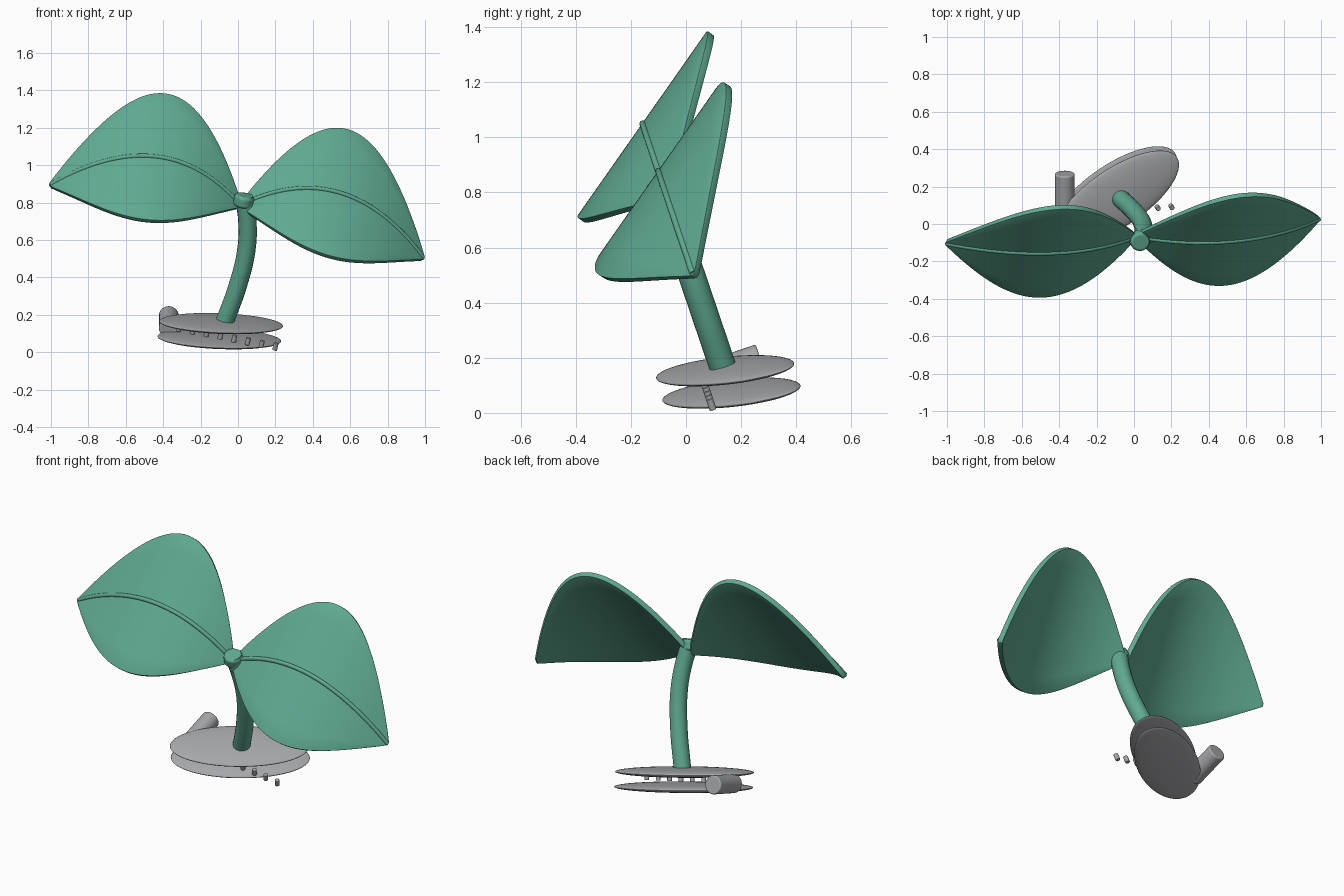
import bpy, bmesh, math
from mathutils import Vector, Matrix

if "Cube" in bpy.data.objects:
    bpy.data.objects.remove(bpy.data.objects["Cube"])


def material(name, rgb):
    m = bpy.data.materials.new(name)
    m.diffuse_color = (*rgb, 1)
    m.use_nodes = True
    m.node_tree.nodes["Principled BSDF"].inputs["Base Color"].default_value = m.diffuse_color
    return m


GREEN = material("leaf green", (0.115, 0.40, 0.285))
GREY = material("plain grey", (0.38, 0.385, 0.40))

# Tilted frame shared by all parts: sideways, backward, upward
BACK = Vector((0, 0.947, 0.32)).normalized()
SIDE = Vector((0.979, 0.064, -0.192)).normalized()
UP = SIDE.cross(BACK).normalized()
MID = Vector((-0.005, -0.045, 0.705))


def world(x, n, u):
    return MID + SIDE * x + BACK * n + UP * u


def finish(ob, name, mat, angle=40):
    ob.name = name
    ob.data.materials.clear()
    ob.data.materials.append(mat)
    bpy.ops.object.select_all(action='DESELECT')
    ob.select_set(True)
    bpy.context.view_layer.objects.active = ob
    if ob.type == 'MESH':
        bpy.ops.object.shade_smooth_by_angle(angle=math.radians(angle))
    return ob


def tube(name, pts, radius, mat):
    cu = bpy.data.curves.new(name, 'CURVE')
    cu.dimensions = '3D'
    cu.bevel_depth = radius
    cu.bevel_resolution = 6
    cu.use_fill_caps = True
    cu.resolution_u = 10
    sp = cu.splines.new('BEZIER')
    sp.bezier_points.add(len(pts) - 1)
    for b, p in zip(sp.bezier_points, pts):
        b.co = p
        b.handle_left_type = b.handle_right_type = 'AUTO'
    ob = bpy.data.objects.new(name, cu)
    bpy.context.collection.objects.link(ob)
    bpy.ops.object.select_all(action='DESELECT')
    ob.select_set(True)
    bpy.context.view_layer.objects.active = ob
    bpy.ops.object.convert(target='MESH')
    return finish(bpy.context.object, name, mat)


def cylinder(name, a, b, radius, mat, bevel=0.0, sides=32):
    a, b = Vector(a), Vector(b)
    bpy.ops.mesh.primitive_cylinder_add(vertices=sides, radius=radius, depth=(b - a).length)
    ob = bpy.context.object
    q = (b - a).to_track_quat('Z', 'Y').to_matrix().to_4x4()
    ob.matrix_world = Matrix.Translation((a + b) / 2) @ q
    if bevel:
        m = ob.modifiers.new("rounding", 'BEVEL')
        m.width, m.segments = bevel, 4
    return finish(ob, name, mat)


def rib_point(t):
    # arched midrib: quadratic curve in the side/up plane
    return (2 * t * (1 - t) * 0.49 + t * t * 1.017,
            (1 - t) ** 2 * 0.09 + 2 * t * (1 - t) * 0.49)


# Leaves: straight cross-lines swept along the midrib
CROSS = (0.8, 0.6)      # backward, upward
FRONT = (-0.6, 0.8)


def leaf(name, s):
    bm = bmesh.new()
    rows, cols = 44, 8
    grid = []
    for i in range(rows + 1):
        t = i / rows
        x, u = rib_point(t)
        w = 0.008 + 0.407 * max(0, math.sin(math.pi * t)) ** 0.95
        row = []
        for j in range(cols + 1):
            k = w * (2 * j / cols - 1)
            row.append(bm.verts.new(world(s * x, CROSS[0] * k - 0.018 * FRONT[0],
                                          u + CROSS[1] * k - 0.018 * FRONT[1])))
        grid.append(row)
    for i in range(rows):
        for j in range(cols):
            f = [grid[i][j], grid[i + 1][j], grid[i + 1][j + 1], grid[i][j + 1]]
            bm.faces.new(f if s > 0 else f[::-1])
    me = bpy.data.meshes.new(name)
    bm.to_mesh(me)
    bm.free()
    ob = bpy.data.objects.new(name, me)
    bpy.context.collection.objects.link(ob)
    m = ob.modifiers.new("thickness", 'SOLIDIFY')
    m.thickness, m.offset = 0.028, 0
    m = ob.modifiers.new("rounding", 'BEVEL')
    m.width, m.segments, m.limit_method = 0.009, 2, 'ANGLE'
    m.angle_limit = math.radians(50)
    finish(ob, name, GREEN)
    pts = []
    for i in range(13):
        x, u = rib_point(i / 12)
        pts.append(world(s * x, -0.006 * FRONT[0], u - 0.006 * FRONT[1]))
    tube(name + "_midrib", pts, 0.012, GREEN)


leaf("right_leaf", 1)
leaf("left_leaf", -1)

# Stem with a rounded cap
tube("stem", [(x, 0.19 - 0.339 * z, z) for x, z in
              ((-0.07, 0.165), (0.0, 0.36), (0.045, 0.55), (0.05, 0.70), (0.032, 0.83))],
     0.049, GREEN)
cap = Vector((0.03, -0.088, 0.81))
cylinder("stem_cap", cap - UP * 0.03, cap + UP * 0.032, 0.053, GREEN, 0.015)

# Two lens-shaped base discs, long axis level
for name, c in (("upper_disc", (-0.09, 0.142, 0.153)), ("lower_disc", (-0.10, 0.165, 0.072))):
    bpy.ops.mesh.primitive_uv_sphere_add(segments=64, ring_count=24, radius=1)
    d = bpy.context.object
    d.matrix_world = (Matrix.Translation(c) @ Matrix.Rotation(math.radians(34), 4, 'Z')
                      @ Matrix.Rotation(math.radians(18.3), 4, 'X')
                      @ Matrix.Diagonal((0.385, 0.163, 0.026, 1)))
    finish(d, name, GREY)

# Round knob pointing backward
end = Vector((-0.37, 0.27, 0.198))
cylinder("knob", end - BACK * 0.22, end, 0.053, GREY, 0.008)

# Row of small pegs between the discs
last = Vector((0.2, 0.092, 0.03))
for i in range(8):
    p = last - SIDE * 0.075 * i
    cylinder("peg_%d" % (i + 1), p - UP * 0.02, p + UP * 0.02, 0.013, GREY, 0.003, 16)
